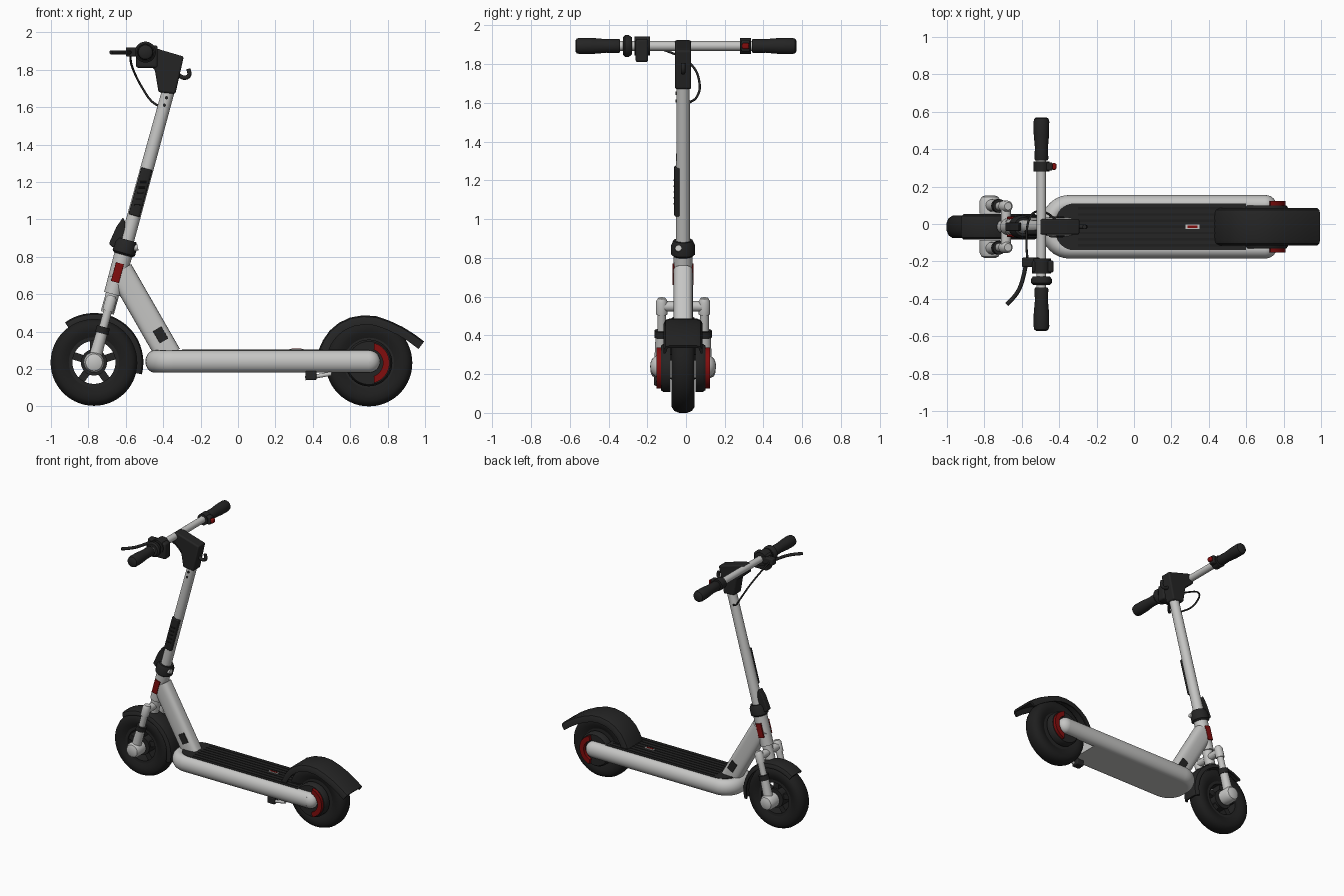
import bpy, bmesh, math
from mathutils import Vector as V

if "Cube" in bpy.data.objects:
    bpy.data.objects.remove(bpy.data.objects["Cube"])

YC = -0.015          # centre plane of the scooter
HUB, REAR = (-0.77, 0.235), (0.70, 0.232)

def material(name, col):
    m = bpy.data.materials.new(name)
    m.diffuse_color = (*col, 1)
    m.use_nodes = True
    m.node_tree.nodes["Principled BSDF"].inputs["Base Color"].default_value = m.diffuse_color
    return m

GREY = material("light_grey", (0.56, 0.56, 0.55))
BLACK = material("black_plastic", (0.018, 0.018, 0.018))
TYRE = material("tyre_rubber", (0.013, 0.013, 0.013))
RED = material("dark_red", (0.22, 0.004, 0.004))

def finish(name, bm, mat, bevel=0):
    bmesh.ops.recalc_face_normals(bm, faces=bm.faces)
    me = bpy.data.meshes.new(name)
    bm.to_mesh(me)
    bm.free()
    me.materials.append(mat)
    ob = bpy.data.objects.new(name, me)
    ob.location.y = YC
    bpy.context.collection.objects.link(ob)
    if bevel:
        b = ob.modifiers.new("bevel", 'BEVEL')
        b.width, b.segments, b.limit_method = bevel, 3, 'ANGLE'
    bpy.ops.object.select_all(action='DESELECT')
    ob.select_set(True)
    bpy.context.view_layer.objects.active = ob
    bpy.ops.object.shade_smooth_by_angle(angle=math.radians(40))
    return ob

def loft(name, rings, mat, closed=False, bevel=0):
    bm = bmesh.new()
    vs = [[bm.verts.new(p) for p in r] for r in rings]
    n = len(vs[0])
    for i in range(len(vs) if closed else len(vs) - 1):
        a, b = vs[i], vs[(i + 1) % len(vs)]
        for j in range(n):
            bm.faces.new((a[j], a[(j + 1) % n], b[(j + 1) % n], b[j]))
    if not closed:
        bm.faces.new(vs[0])
        bm.faces.new(vs[-1])
    return finish(name, bm, mat, bevel)

def lathe(name, prof, c, mat, closed=False, n=40):
    """Spin (radius, y) pairs about a sideways axis through c = (x, z)."""
    ang = [2 * math.pi * k / n for k in range(n)]
    return loft(name, [[(c[0] + r * math.cos(a), y, c[1] + r * math.sin(a)) for a in ang]
                       for r, y in prof], mat, closed)

def rod(name, stations, mat, n=24):
    """Round bar through (point, radius) stations on a straight line."""
    d = (V(stations[-1][0]) - V(stations[0][0])).normalized()
    u = d.orthogonal().normalized()
    w = d.cross(u)
    ang = [2 * math.pi * k / n for k in range(n)]
    return loft(name, [[V(p) + (u * math.cos(a) + w * math.sin(a)) * r for a in ang]
                       for p, r in stations], mat)

def sweep(name, path, normal, section, mat, bevel=0):
    """Sweep a (side, normal) section along a flat path."""
    path, normal, rings = [V(p) for p in path], V(normal), []
    for i, p in enumerate(path):
        t = (path[min(i + 1, len(path) - 1)] - path[max(i - 1, 0)]).normalized()
        s = t.cross(normal)
        rings.append([p + s * a + normal * b for a, b in section])
    return loft(name, rings, mat, False, bevel)

def prism(name, pts, axis, a, b, mat, bevel=0):
    place = (lambda p, h: (p[0], h, p[1])) if axis == 'y' else (lambda p, h: (p[0], p[1], h))
    return loft(name, [[place(p, h) for p in pts] for h in (a, b)], mat, False, bevel)

def block(name, x, y, z, mat, bevel=0.008):
    return prism(name, [(x[0], z[0]), (x[1], z[0]), (x[1], z[1]), (x[0], z[1])], 'y', *y, mat, bevel)

def wire(name, pts, r, mat):
    cu = bpy.data.curves.new(name, 'CURVE')
    cu.dimensions, cu.bevel_depth, cu.use_fill_caps = '3D', r, True
    cu.bevel_resolution = 3
    sp = cu.splines.new('BEZIER')
    sp.bezier_points.add(len(pts) - 1)
    for b, p in zip(sp.bezier_points, pts):
        b.co, b.handle_left_type, b.handle_right_type = p, 'AUTO', 'AUTO'
    cu.materials.append(mat)
    ob = bpy.data.objects.new(name, cu)
    ob.location.y = YC
    bpy.context.collection.objects.link(ob)

def arc(cx, cy, r, a0, a1, n):
    return [(cx + r * math.cos(math.radians(a0 + (a1 - a0) * k / n)),
             cy + r * math.sin(math.radians(a0 + (a1 - a0) * k / n))) for k in range(n + 1)]

def ellipse(a, b, power=1.0, n=28):
    f = lambda v: math.copysign(abs(v) ** power, v)
    return [(a * f(math.cos(2 * math.pi * k / n)), b * f(math.sin(2 * math.pi * k / n))) for k in range(n)]

def stem(z, y=0, dx=0):     # point on the slanted steering axis
    return (-0.377 + (z - 1.67) * 0.275 + dx, y, z)

# Wheels
TYRE_PROFILE = [(0.135, -0.045), (0.165, -0.058), (0.2, -0.06), (0.222, -0.045), (0.232, -0.02),
                (0.232, 0.02), (0.222, 0.045), (0.2, 0.06), (0.165, 0.058), (0.135, 0.045)]
for nm, c in (("front", HUB), ("rear", REAR)):
    lathe(nm + "_tyre", TYRE_PROFILE, c, TYRE, True, 56)
lathe("front_rim", [(0.115, -0.045), (0.14, -0.045), (0.14, 0.045), (0.115, 0.045)], HUB, BLACK, True)
lathe("front_wheel_hub", [(0.07, -0.05), (0.07, 0.05)], HUB, BLACK)
for k in range(5):
    a = math.radians(72 * k + 18)
    d = V((math.cos(a), 0, math.sin(a)))
    c = V((HUB[0], 0, HUB[1]))
    sweep(f"front_spoke_{k+1}", [c + d * 0.05, c + d * 0.125], (0, 1, 0),
          [(-0.02, -0.035), (0.02, -0.035), (0.02, 0.035), (-0.02, 0.035)], BLACK)
lathe("rear_wheel_hub", [(0.14, -0.045), (0.14, 0.045)], REAR, BLACK)

# Fenders
def fender_section(w, d):
    return [(-d, w), (-0.025, w), (-0.007, w - 0.01), (0, w - 0.03), (0, 0.03 - w), (-0.007, 0.01 - w),
            (-0.025, -w), (-d, -w), (-d, 0.01 - w), (-0.015, 0.02 - w), (-0.015, w - 0.02), (-d, w - 0.01)]
sweep("front_fender", [(x, 0, z) for x, z in arc(*HUB, 0.264, 126, -14, 24)], (0, 1, 0),
      fender_section(0.068, 0.035), BLACK)
rear_line = [(0.43, 0.3), (0.455, 0.355), (0.49, 0.405), (0.54, 0.447), (0.6, 0.475), (0.67, 0.487),
             (0.74, 0.482), (0.81, 0.458), (0.88, 0.425), (0.94, 0.388), (0.995, 0.347)]
sweep("rear_fender", [(x, 0, z) for x, z in rear_line], (0, 1, 0), fender_section(0.1, 0.05), BLACK)

# Deck: wraparound rail, base and ridged mat
corner = arc(-0.345, 0.02, 0.1, 90, 180, 8) + arc(-0.345, -0.02, 0.1, 180, 270, 8)
rail = [(0.7, 0.12), (0.2, 0.12)] + corner + [(0.2, -0.12), (0.7, -0.12)]
sweep("deck_rail", [(x, y, 0.24) for x, y in rail], (0, 0, 1), ellipse(0.05, 0.06), GREY)
prism("deck_base", [(0.44, 0.12)] + corner + [(0.44, -0.12)], 'z', 0.18, 0.285, GREY)
prism("deck_mat", [(0.6, 0.125)] + arc(-0.32, 0.025, 0.1, 90, 180, 8)
      + arc(-0.32, -0.025, 0.1, 180, 270, 8) + [(0.6, -0.125)], 'z', 0.27, 0.302, BLACK)
for k in range(7):
    y = (k - 3) * 0.033
    block(f"mat_ridge_{k+1}", (-0.3, 0.58), (y - 0.006, y + 0.006), (0.3, 0.305), TYRE, 0)
block("deck_badge_frame", (0.275, 0.35), (-0.012, 0.012), (0.3, 0.307), GREY, 0)
block("deck_badge", (0.285, 0.34), (-0.007, 0.007), (0.302, 0.309), RED, 0)

# Rear axle covers with red crescents
for s, nm in ((1, "left"), (-1, "right")):
    lathe(f"rail_end_{nm}", [(0.06 * math.cos(a), s * 0.12 + 0.05 * math.sin(a)) for a in
          [math.radians(-88 + 16 * k) for k in range(12)]], (0.7, 0.24), GREY)
    lathe(f"rear_axle_cover_{nm}", [(0.125, s * 0.065), (0.125, s * 0.1), (0.115, s * 0.115)], REAR, BLACK)
    prism(f"rear_red_crescent_{nm}", arc(*REAR, 0.11, 75, -75, 16) + arc(*REAR, 0.075, -70, 70, 16),
          'y', s * 0.1, s * 0.138, RED)

# Kickstand
rod("kickstand_leg", [((0.36, -0.13, 0.15), 0.011), ((0.5, -0.13, 0.175), 0.011)], GREY)
block("kickstand_mount", (0.36, 0.42), (-0.15, -0.09), (0.14, 0.19), BLACK)

# Front fork
for s, nm in ((1, "left"), (-1, "right")):
    lathe(f"axle_cap_{nm}", [(0.055, s * 0.07), (0.055, s * 0.14), (0.045, s * 0.16), (0.025, s * 0.168)], HUB, GREY)
    rod(f"fork_lower_{nm}", [(stem(0.235, s * 0.115), 0.035), (stem(0.4, s * 0.112), 0.03)], GREY)
    rod(f"fork_collar_{nm}", [(stem(0.39, s * 0.112), 0.036), (stem(0.425, s * 0.112), 0.036)], BLACK)
    rod(f"fork_upper_{nm}", [(stem(0.4, s * 0.11), 0.023), (stem(0.53, s * 0.11), 0.023)], GREY)
    rod(f"fork_cap_{nm}", [(stem(0.51, s * 0.11), 0.03), (stem(0.575, s * 0.11), 0.03),
                           (stem(0.592, s * 0.11), 0.02)], GREY)
rod("fork_crown", [(stem(0.55, -0.11), 0.027), (stem(0.55, 0.11), 0.027)], GREY)
rod("steerer", [(stem(0.5), 0.036), (stem(0.62), 0.036)], GREY)

# Head tube, down tube and reflectors
rod("head_tube", [(stem(0.6), 0.046), (stem(0.83), 0.049)], GREY, 32)
sweep("down_tube", [(-0.63, 0, 0.727), (-0.37, 0, 0.274)], (0, 1, 0), ellipse(0.068, 0.05, 0.65, 32), GREY)
for s, nm in ((1, "left"), (-1, "right")):
    sweep(f"head_reflector_{nm}", [stem(0.665, s * 0.047, -0.005), stem(0.765, s * 0.047, -0.005)], (0, 1, 0),
          ellipse(0.022, 0.008, 0.4), RED)
    sweep(f"down_tube_plate_{nm}", [(-0.433, s * 0.05, 0.415), (-0.395, s * 0.05, 0.35)], (0, 1, 0),
          ellipse(0.026, 0.006, 0.4), BLACK)

# Folding clamp and latch
rod("folding_clamp", [(stem(0.81), 0.05), (stem(0.82), 0.062), (stem(0.865), 0.062), (stem(0.89), 0.05)], BLACK, 32)
prism("folding_latch", [(-0.615, 1.01), (-0.605, 0.99), (-0.6, 0.87), (-0.67, 0.85), (-0.69, 0.87), (-0.65, 0.96)],
      'y', -0.022, 0.022, BLACK, 0.006)
rod("clamp_bolt", [((-0.56, -0.025, 0.845), 0.016), ((-0.535, -0.025, 0.85), 0.016)], GREY)

# Stem with side grip panel and screws
rod("stem", [(stem(0.86), 0.037), (stem(1.72), 0.034)], GREY, 32)
sweep("stem_panel", [stem(1.02, -0.026), stem(1.27, -0.026)], (0, 1, 0), ellipse(0.031, 0.02, 0.6), BLACK, 0.005)
for k in range(5):
    z = 1.08 + 0.03 * k
    rod(f"panel_rib_{k+1}", [(stem(z, -0.045, -0.018), 0.005), (stem(z, -0.045, 0.018), 0.005)], TYRE, 8)
for k, z in enumerate((1.61, 1.65)):
    rod(f"stem_screw_{k+1}", [(stem(z, -0.02), 0.009), (stem(z, -0.038), 0.009)], BLACK, 12)

# Stem head and bag hook
prism("stem_head", [(-0.5, 1.925), (-0.46, 1.92), (-0.29, 1.87), (-0.335, 1.67), (-0.425, 1.68),
                    (-0.445, 1.8), (-0.515, 1.86)], 'y', -0.042, 0.042, BLACK, 0.01)
wire("bag_hook", [(-0.33, 0, 1.78), (-0.285, 0, 1.757), (-0.262, 0, 1.77), (-0.265, 0, 1.805)], 0.012, BLACK)

# Handlebar, grips and controls
BAR = (-0.495, 1.894)
lathe("handlebar", [(0.025, -0.4), (0.025, 0.44)], BAR, GREY, n=24)
for nm, a, b in (("left", 0.355, 0.585), ("right", -0.325, -0.556)):
    lathe(f"grip_{nm}", [(r, a + (b - a) * t) for t, r in ((0, 0.033), (0.04, 0.037), (0.3, 0.035), (0.6, 0.041),
          (0.9, 0.042), (0.97, 0.038), (1, 0.028))], BAR, BLACK, n=28)
lathe("left_control_clamp", [(0.042, 0.295), (0.042, 0.35)], BAR, BLACK)
block("left_control", (-0.5, -0.435), (0.3, 0.345), (1.865, 1.925), BLACK)
block("red_button", (-0.44, -0.415), (0.305, 0.34), (1.878, 1.91), RED)
lathe("brake_clamp", [(0.045, -0.31), (0.056, -0.3), (0.056, -0.28), (0.045, -0.265)], BAR, BLACK)
lathe("throttle_ring", [(0.05, -0.25), (0.05, -0.17)], BAR, BLACK)
block("throttle_body", (-0.545, -0.43), (-0.245, -0.18), (1.81, 1.93), BLACK, 0.012)
block("brake_mount", (-0.6, -0.5), (-0.215, -0.165), (1.87, 1.92), BLACK)
wire("brake_lever", [(-0.575, -0.185, 1.893), (-0.59, -0.26, 1.893), (-0.615, -0.335, 1.893),
                     (-0.65, -0.385, 1.893), (-0.68, -0.415, 1.893)], 0.011, BLACK)
wire("brake_cable", [(-0.57, -0.17, 1.89), (-0.575, -0.09, 1.87), (-0.56, 0.04, 1.8), (-0.51, 0.085, 1.7),
                     (-0.46, 0.07, 1.63), (-0.41, 0.03, 1.6)], 0.006, BLACK)
